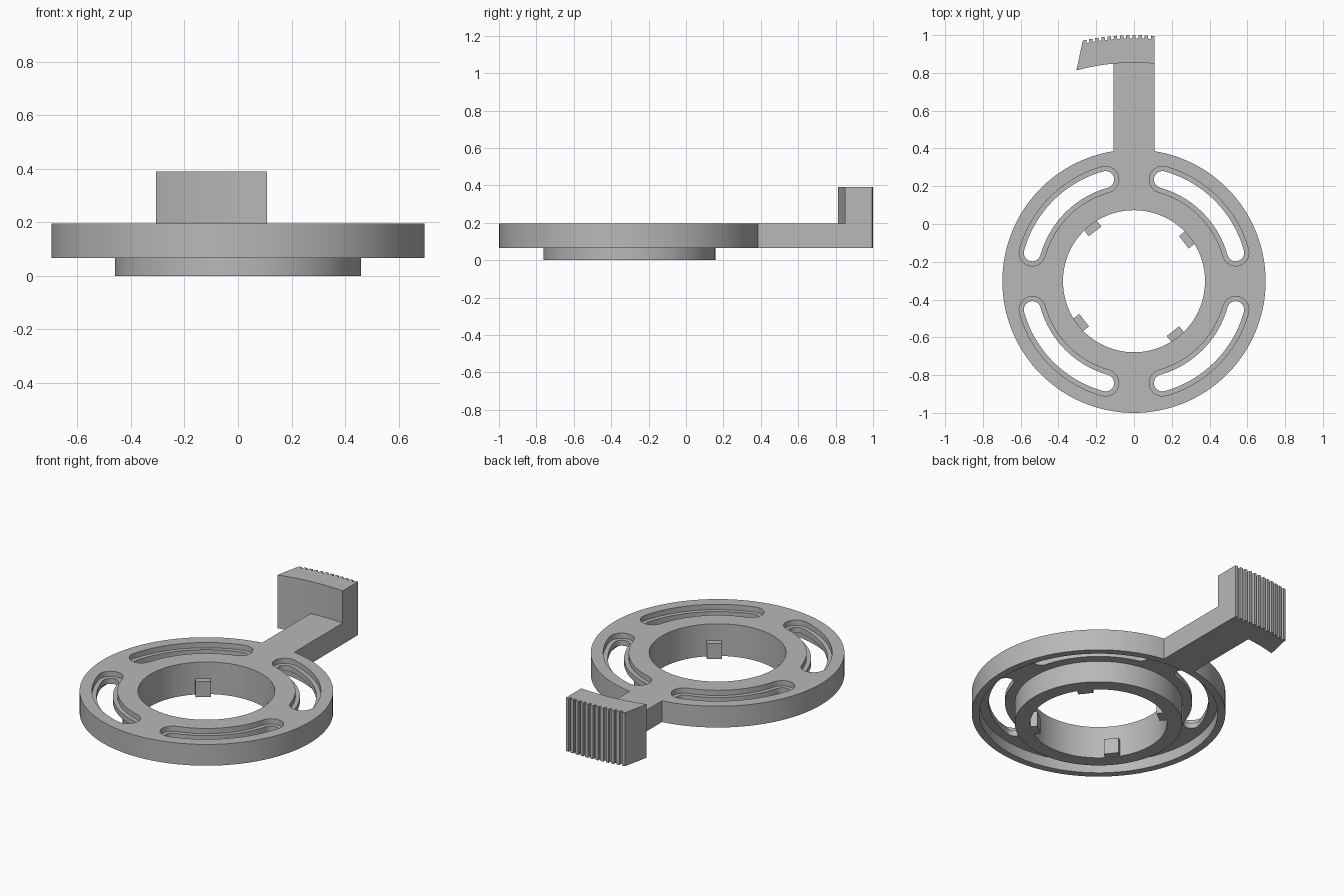
import bpy, bmesh
from math import sin, cos, pi, radians

cube = bpy.data.objects.get("Cube")
if cube:
    bpy.data.objects.remove(cube)

CENTRE_Y = -0.303
TOP, RIM_BASE, CEILING = 0.195, 0.066, 0.13

grey = bpy.data.materials.new("plain grey")
grey.use_nodes = True
grey.diffuse_color = (0.48, 0.48, 0.48, 1)
grey.node_tree.nodes["Principled BSDF"].inputs["Base Color"].default_value = grey.diffuse_color


def finish(name, bm):
    """Turn a bmesh, built around the ring axis, into a placed object."""
    bmesh.ops.recalc_face_normals(bm, faces=bm.faces)
    mesh = bpy.data.meshes.new(name)
    bm.to_mesh(mesh)
    bm.free()
    mesh.materials.append(grey)
    obj = bpy.data.objects.new(name, mesh)
    obj.location.y = CENTRE_Y
    bpy.context.collection.objects.link(obj)
    return obj


def add_prism(bm, outline, z0, z1):
    low = [bm.verts.new((x, y, z0)) for x, y in outline]
    high = [bm.verts.new((x, y, z1)) for x, y in outline]
    bm.faces.new(low[::-1])
    bm.faces.new(high)
    n = len(low)
    for i in range(n):
        j = (i + 1) % n
        bm.faces.new((low[i], low[j], high[j], high[i]))


def prism(name, outline, z0, z1):
    bm = bmesh.new()
    add_prism(bm, outline, z0, z1)
    return finish(name, bm)


def lathe(name, profile, steps=128):
    bm = bmesh.new()
    rings = []
    for s in range(steps):
        a = 2 * pi * s / steps
        rings.append([bm.verts.new((r * cos(a), r * sin(a), z)) for r, z in profile])
    n = len(profile)
    for s in range(steps):
        p, q = rings[s], rings[(s + 1) % steps]
        for i in range(n):
            j = (i + 1) % n
            bm.faces.new((p[i], q[i], q[j], p[j]))
    return finish(name, bm)


def arc(r, a0, a1, steps, cx=0, cy=0):
    return [(cx + r * cos(a0 + (a1 - a0) * i / steps),
             cy + r * sin(a0 + (a1 - a0) * i / steps)) for i in range(steps + 1)]


def slot_outline(start, end, half, mid=0.559):
    """Curved slot with round ends."""
    caps = 10
    far = arc(half, end, end + pi, caps, mid * cos(end), mid * sin(end))
    near = arc(half, start + pi, start + 2 * pi, caps, mid * cos(start), mid * sin(start))
    return (arc(mid + half, start, end, 28) + far[1:]
            + arc(mid - half, end, start, 28)[1:] + near[1:-1])


def slot_cutter(name, half, z0):
    bm = bmesh.new()
    for k in range(4):
        turn = k * pi / 2
        add_prism(bm, slot_outline(turn + radians(15.6), turn + radians(74.4), half), z0, 0.25)
    obj = finish(name, bm)
    obj.hide_render = True
    return obj


# Ring: hub collar, thin web and outer rim, hollow underneath
ring = lathe("ring", [(0.376, 0), (0.46, 0), (0.46, CEILING), (0.655, CEILING),
                      (0.655, RIM_BASE), (0.697, RIM_BASE), (0.697, TOP), (0.376, TOP)])

# Stepped curved slots through the web
cutters = [slot_cutter("slot_cutter", 0.045, 0.1),
           slot_cutter("slot_step_cutter", 0.07, 0.163)]
for c in cutters:
    mod = ring.modifiers.new(c.name, 'BOOLEAN')
    mod.operation = 'DIFFERENCE'
    mod.solver = 'EXACT'
    mod.object = c
bpy.context.view_layer.update()
cut_mesh = bpy.data.meshes.new_from_object(
    ring.evaluated_get(bpy.context.evaluated_depsgraph_get()))
ring.modifiers.clear()
ring.data = cut_mesh
for c in cutters:
    bpy.data.objects.remove(c)

# Four small tabs inside the bore
for k in range(4):
    a = radians(38) + k * pi / 2
    u, v = (cos(a), sin(a)), (-sin(a), cos(a))
    corners = [(0.335, -0.042), (0.39, -0.042), (0.39, 0.042), (0.335, 0.042)]
    prism(f"bore_tab_{k + 1}", [(r * u[0] + t * v[0], r * u[1] + t * v[1])
                                for r, t in corners], 0.001, 0.095)

# Arm to the grip
W = 0.108
prism("arm", [(-W, 0.662), (W, 0.662), (W, 1.17), (-W, 1.17)], RIM_BASE, TOP)

# Curved grip block with ribs on its outer face
OUTER, GROOVE, INNER = 1.303, 1.286, 1.157
right, left = pi / 2 - radians(4.75), pi / 2 + radians(12)
ribs = 12
pitch = (left - right) / (ribs - 0.45)
outline = []
for i in range(ribs):
    a = right + i * pitch
    b = a + pitch * 0.55
    outline += [(OUTER * cos(a), OUTER * sin(a)), (OUTER * cos(b), OUTER * sin(b))]
    if i < ribs - 1:
        c = a + pitch
        outline += [(GROOVE * cos(b), GROOVE * sin(b)), (GROOVE * cos(c), GROOVE * sin(c))]
outline += arc(INNER, pi / 2 + radians(15.3), pi / 2 - radians(5.36), 16)
prism("grip", outline, RIM_BASE, 0.39)

# Smooth round walls, keep hard edges
bpy.ops.object.select_all(action='DESELECT')
for name in ("ring", "grip"):
    bpy.data.objects[name].select_set(True)
bpy.context.view_layer.objects.active = ring
bpy.ops.object.shade_smooth_by_angle(angle=radians(25))
